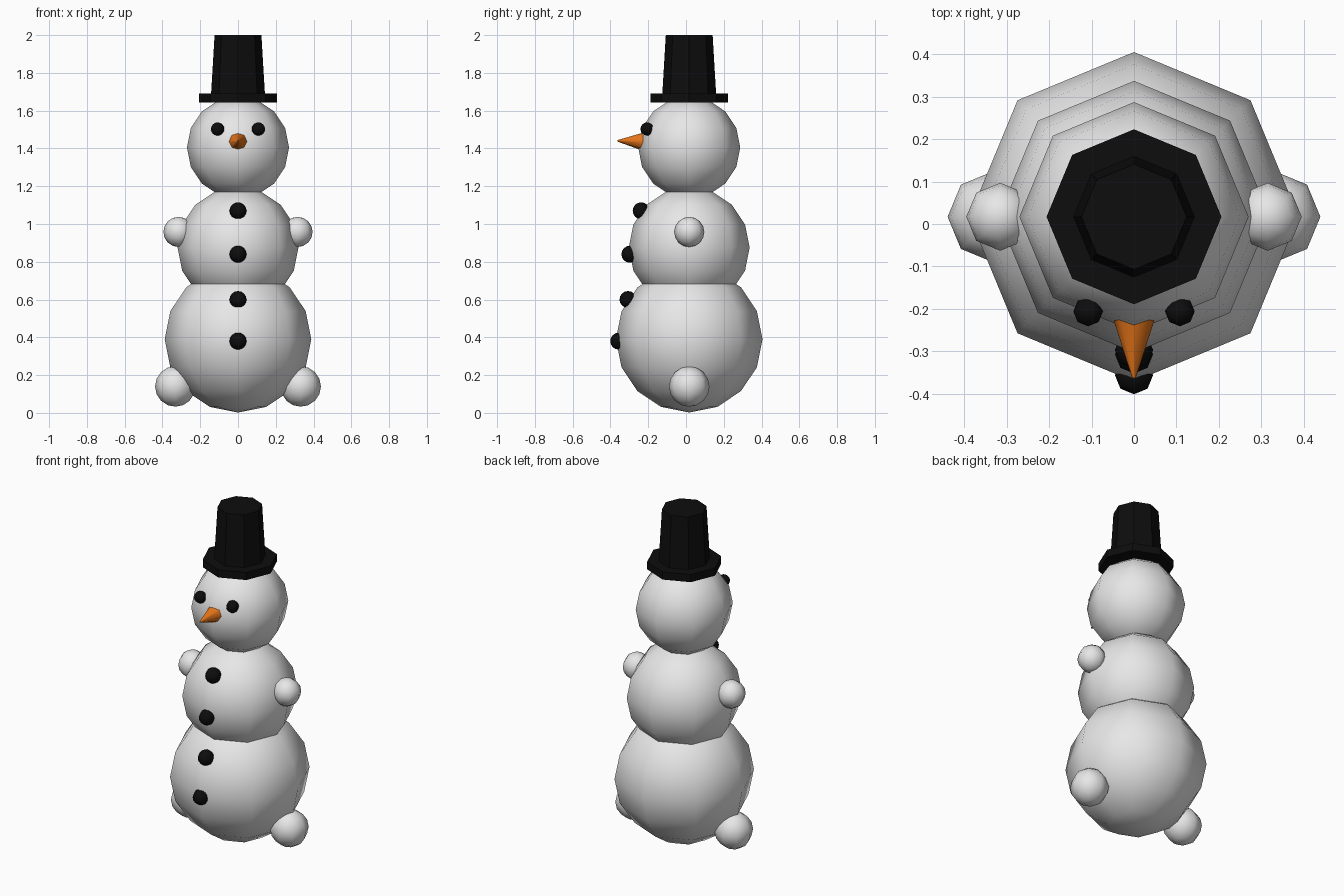
import bpy
import math

cube = bpy.data.objects.get("Cube")
if cube:
    bpy.data.objects.remove(cube, do_unlink=True)

MID_Y = 0.017  # depth of the body axis


def make_material(name, rgb):
    mat = bpy.data.materials.new(name)
    mat.use_nodes = True
    mat.diffuse_color = (*rgb, 1)
    mat.node_tree.nodes["Principled BSDF"].inputs["Base Color"].default_value = (*rgb, 1)
    return mat


snow = make_material("snow_white", (0.8, 0.8, 0.8))
black = make_material("coal_black", (0.004, 0.004, 0.004))
orange = make_material("carrot_orange", (0.8, 0.18, 0.01))


def finish(name, mat):
    obj = bpy.context.object
    obj.name = obj.data.name = name
    obj.data.materials.append(mat)
    return obj


def ball(name, mat, location, radius):
    bpy.ops.mesh.primitive_uv_sphere_add(
        segments=8, ring_count=8, radius=radius, location=location)
    bpy.ops.object.shade_smooth()
    return finish(name, mat)


def tapered(name, mat, location, r_base, r_end, length, rotation=(0, 0, 0)):
    bpy.ops.mesh.primitive_cone_add(
        vertices=8, radius1=r_base, radius2=r_end, depth=length,
        location=location, rotation=rotation)
    return finish(name, mat)


# Stacked snowballs
for name, z, radius in (("lower_body", 0.39, 0.388),
                        ("upper_body", 0.875, 0.32),
                        ("head", 1.405, 0.27)):
    ball(name, snow, (0, MID_Y, z), radius)

# Paired hands, feet and eyes
for side, s in (("left", 1), ("right", -1)):
    ball(side + "_hand", snow, (s * 0.315, MID_Y, 0.958), 0.08)
    ball(side + "_foot", snow, (s * 0.332, MID_Y, 0.14), 0.107)
    ball(side + "_eye", black, (s * 0.108, -0.206, 1.503), 0.035)

# Coal buttons down the front
for i, (y, z) in enumerate(((-0.237, 1.07), (-0.297, 0.84),
                            (-0.307, 0.6), (-0.356, 0.38))):
    ball(f"button_{i + 1}", black, (0, y, z), 0.045)

# Carrot nose pointing forward
tapered("nose", orange, (0, -0.293, 1.438), 0.049, 0.004, 0.14,
        (math.radians(88), 0, 0))
bpy.ops.object.shade_smooth_by_angle(angle=math.radians(50))

# Top hat
tapered("hat_brim", black, (0, MID_Y, 1.667), 0.206, 0.206, 0.046)
tapered("hat_crown", black, (0, MID_Y, 1.84), 0.143, 0.124, 0.32)
